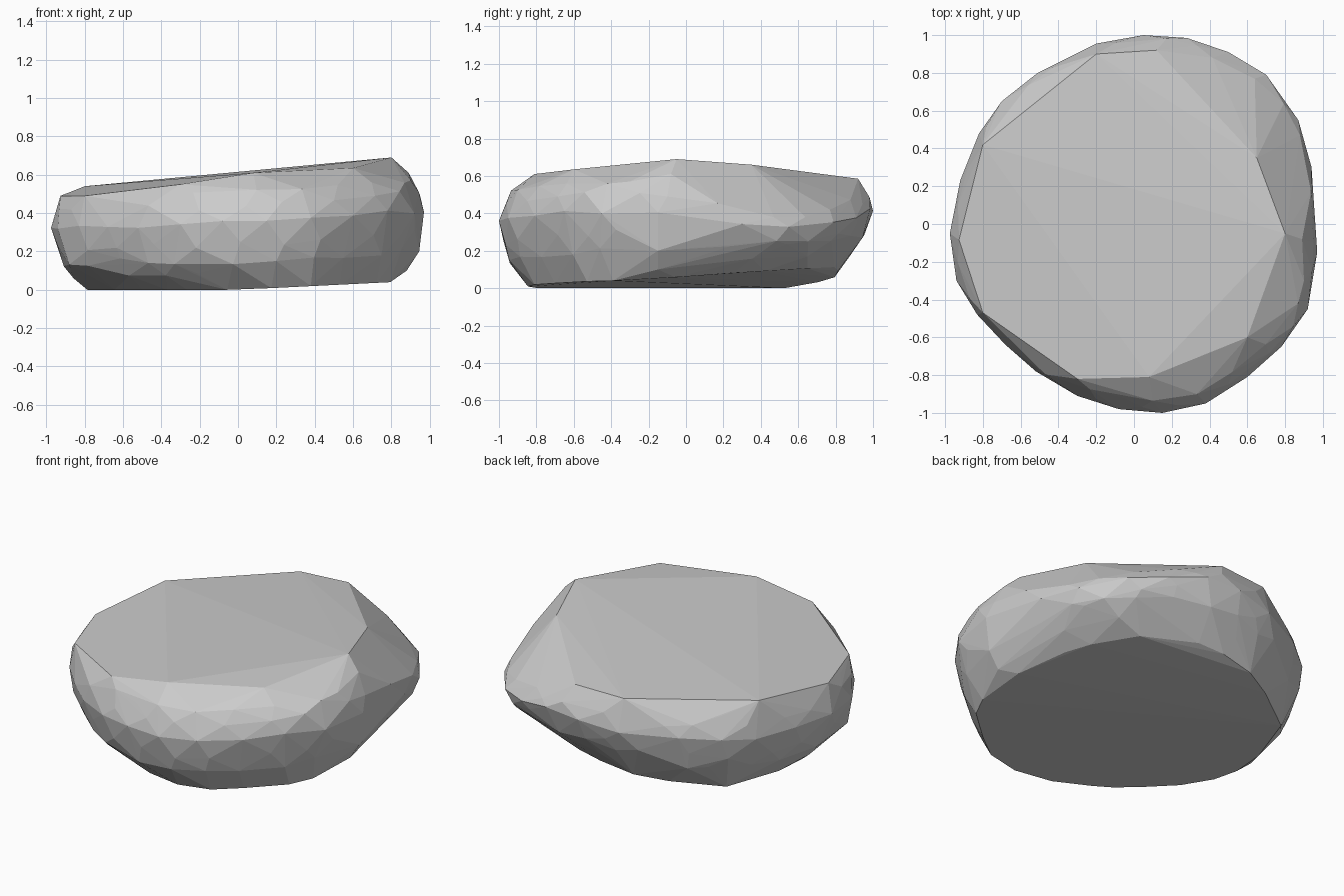
import bpy, bmesh, random
from mathutils import Vector

random.seed(7)
cube = bpy.data.objects.get("Cube")
if cube:
    bpy.data.objects.remove(cube)

# Stone colour
stone = bpy.data.materials.new("stone_grey")
stone.use_nodes = True
grey = (0.6, 0.6, 0.6, 1)
stone.diffuse_color = grey
stone.node_tree.nodes["Principled BSDF"].inputs["Base Color"].default_value = grey

# Widest outline of the boulder
outline = [Vector(p) for p in (
    (.05, 1), (.28, .985), (.5, .91), (.7, .79), (.87, .55), (.94, .3),
    (.97, -.15), (.92, -.45), (.78, -.65), (.6, -.81), (.38, -.95), (.15, -1),
    (-.08, -.98), (-.3, -.91), (-.52, -.78), (-.68, -.64), (-.83, -.48),
    (-.94, -.3), (-.975, -.05), (-.92, .23), (-.82, .48), (-.7, .65),
    (-.51, .8), (-.2, .955))]

# Corners of the broad, tilted top facet
top_corners = [(-.8, -.47, .49), (-.3, -.82, .55), (.08, -.81, .61),
               (.6, -.6, .635), (.8, -.05, .69), (.65, .35, .66),
               (.12, .92, .585), (-.2, .9, .575), (-.8, .42, .54)]

# Blunt bulge on the +x flank
flank_corners = [(.89, -.08, .61), (.9, -.3, .57), (.95, -.1, .49),
                 (.945, -.15, .2), (.88, -.15, .1)]

# Side rings: scale, height fraction between base and rim
rings = [(.76, 0), (.895, .14), (.95, .27), (.985, .42), (1, .62),
         (.987, .78), (.94, .9)]


def base_height(x, y):
    # The underside lifts toward the back and the back left corner
    return (max(0, .05 * x) + .3 * max(0, y - .6)
            + .12 * max(0, x + y - .6))


def rim_height(x, y):
    # The rim drops away at the back left corner
    return (.585 + .065 * x - .02 * abs(y)
            - .4 * max(0, x) * max(0, x + y - .8))


bm = bmesh.new()
for level, (scale, fraction) in enumerate(rings):
    for i, point in enumerate(outline):
        # Slide alternate rings along the outline for irregular facets
        wander = random.uniform(-.3, .3) + .5 * (level % 2)
        if scale == 1:
            wander = 0
        p = point.lerp(outline[(i + 1) % len(outline)], wander)
        if level == 0:
            # The footing is longer across one diagonal
            p *= scale + .055 * (p.x - p.y) ** 2
        elif scale < 1:
            p *= scale * random.uniform(.99, 1.003)
        low, high = base_height(p.x, p.y), rim_height(p.x, p.y)
        shift = random.uniform(-.02, .02) if level else 0
        bm.verts.new((p.x, p.y, low + (high - low) * fraction + shift))
for corner in top_corners + flank_corners:
    bm.verts.new(corner)

# Wrap the points into one faceted stone
bmesh.ops.convex_hull(bm, input=bm.verts[:])
loose = [v for v in bm.verts if not v.link_faces]
bmesh.ops.delete(bm, geom=loose, context='VERTS')
bmesh.ops.recalc_face_normals(bm, faces=bm.faces[:])

mesh = bpy.data.meshes.new("boulder")
bm.to_mesh(mesh)
bm.free()
mesh.materials.append(stone)
boulder = bpy.data.objects.new("boulder", mesh)
bpy.context.collection.objects.link(boulder)
